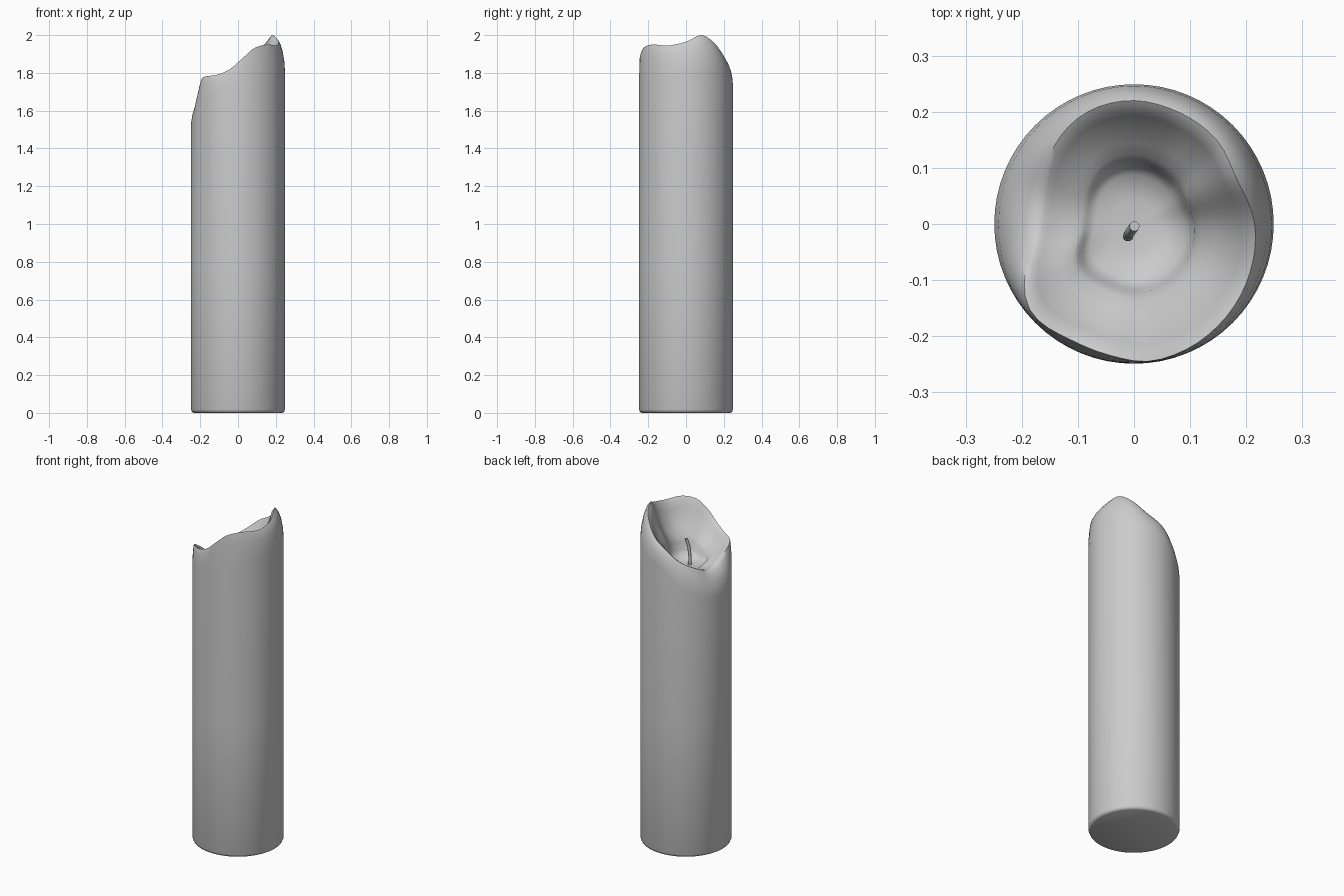
import bpy, bmesh, math
from mathutils import Vector

cube = bpy.data.objects.get("Cube")
if cube:
    bpy.data.objects.remove(cube, do_unlink=True)

SEGMENTS = 64
RADIUS = 0.249
FLOOR = 1.64

wax = bpy.data.materials.new("grey wax")
wax.use_nodes = True
grey = (0.6, 0.6, 0.6, 1)
wax.diffuse_color = grey
wax.node_tree.nodes["Principled BSDF"].inputs["Base Color"].default_value = grey

# Melted rim: angle, radius, height, height where the straight wall ends
RIM = [(0, .215, 1.965, 1.80), (24, .2, 2.0, 1.80), (45, .21, 1.96, 1.80),
       (70, .215, 1.88, 1.76), (92, .22, 1.83, 1.72), (115, .215, 1.76, 1.63),
       (140, .195, 1.71, 1.57), (165, .172, 1.675, 1.54), (190, .18, 1.69, 1.53),
       (210, .225, 1.755, 1.58), (222, .242, 1.78, 1.66), (242, .235, 1.79, 1.69),
       (260, .238, 1.82, 1.70), (275, .246, 1.875, 1.72), (290, .243, 1.93, 1.74),
       (310, .235, 1.95, 1.76), (335, .225, 1.945, 1.78)]


def rim_at(angle):
    """Smooth periodic interpolation of the rim table."""
    n = len(RIM)
    i = max(k for k in range(n) if RIM[k][0] <= angle)
    start, end = RIM[i][0], RIM[(i + 1) % n][0] or 360
    t = (angle - start) / (end - start)
    a, b, c, d = (RIM[(i + k) % n] for k in (-1, 0, 1, 2))
    return [b[k] + t / 2 * (c[k] - a[k] + t * (2 * a[k] - 5 * b[k] + 4 * c[k] - d[k]
            + t * (3 * (b[k] - c[k]) + d[k] - a[k]))) for k in (1, 2, 3)]


def profile(angle):
    """Radius and height pairs from the base, over the rim, into the bowl."""
    r, z, shoulder = rim_at(angle)
    pts = [(RADIUS - .015, 0), (RADIUS - .005, .005), (RADIUS, .018), (RADIUS, .8)]
    for out, down in ((1, 1), (.9, .65), (.65, .33), (.3, .09), (0, 0)):
        pts.append((r + (RADIUS - r) * out, z + (shoulder - z) * down))
    for inward, up in ((.94, .95), (.88, .83), (.78, .66), (.66, .51), (.56, .40),
                       (.5, .29), (.47, .15), (.4, .05), (.2, 0)):
        pts.append((r * inward, FLOOR + (z - FLOOR) * up))
    return pts


def finish(bm, name):
    bmesh.ops.recalc_face_normals(bm, faces=bm.faces)
    mesh = bpy.data.meshes.new(name)
    bm.to_mesh(mesh)
    bm.free()
    mesh.materials.append(wax)
    obj = bpy.data.objects.new(name, mesh)
    bpy.context.collection.objects.link(obj)
    bpy.ops.object.select_all(action='DESELECT')
    obj.select_set(True)
    bpy.context.view_layer.objects.active = obj
    bpy.ops.object.shade_smooth_by_angle(angle=math.radians(50))
    return obj


def bridge(bm, columns, closed):
    """Quads between neighbouring columns of vertices."""
    count = len(columns)
    for i in range(count if closed else count - 1):
        a, b = columns[i], columns[(i + 1) % count]
        for j in range(len(a) - 1):
            bm.faces.new((a[j], b[j], b[j + 1], a[j + 1]))


# Candle body with melted bowl
bm = bmesh.new()
columns = []
for s in range(SEGMENTS):
    deg = 360 * s / SEGMENTS
    c, si = math.cos(math.radians(deg)), math.sin(math.radians(deg))
    columns.append([bm.verts.new((r * c, r * si, z)) for r, z in profile(deg)])
bridge(bm, columns, True)
bm.faces.new([col[0] for col in columns])
centre = bm.verts.new((0, 0, FLOOR))
for i, col in enumerate(columns):
    bm.faces.new((col[-1], columns[(i + 1) % SEGMENTS][-1], centre))
finish(bm, "candle_body")

# Slightly bent wick
bm = bmesh.new()
path = [Vector(p) for p in ((-.01, -.022, 1.62), (-.011, -.022, 1.69),
                            (-.008, -.016, 1.75), (.001, -.004, 1.8))]
rings = []
for p in path:
    rings.append([bm.verts.new(p + Vector((.009 * math.cos(a), .009 * math.sin(a), 0)))
                  for a in (math.tau * k / 10 for k in range(10))])
for low, high in zip(rings, rings[1:]):
    for k in range(10):
        bm.faces.new((low[k], low[(k + 1) % 10], high[(k + 1) % 10], high[k]))
bm.faces.new(rings[0])
bm.faces.new(rings[-1])
finish(bm, "wick")
